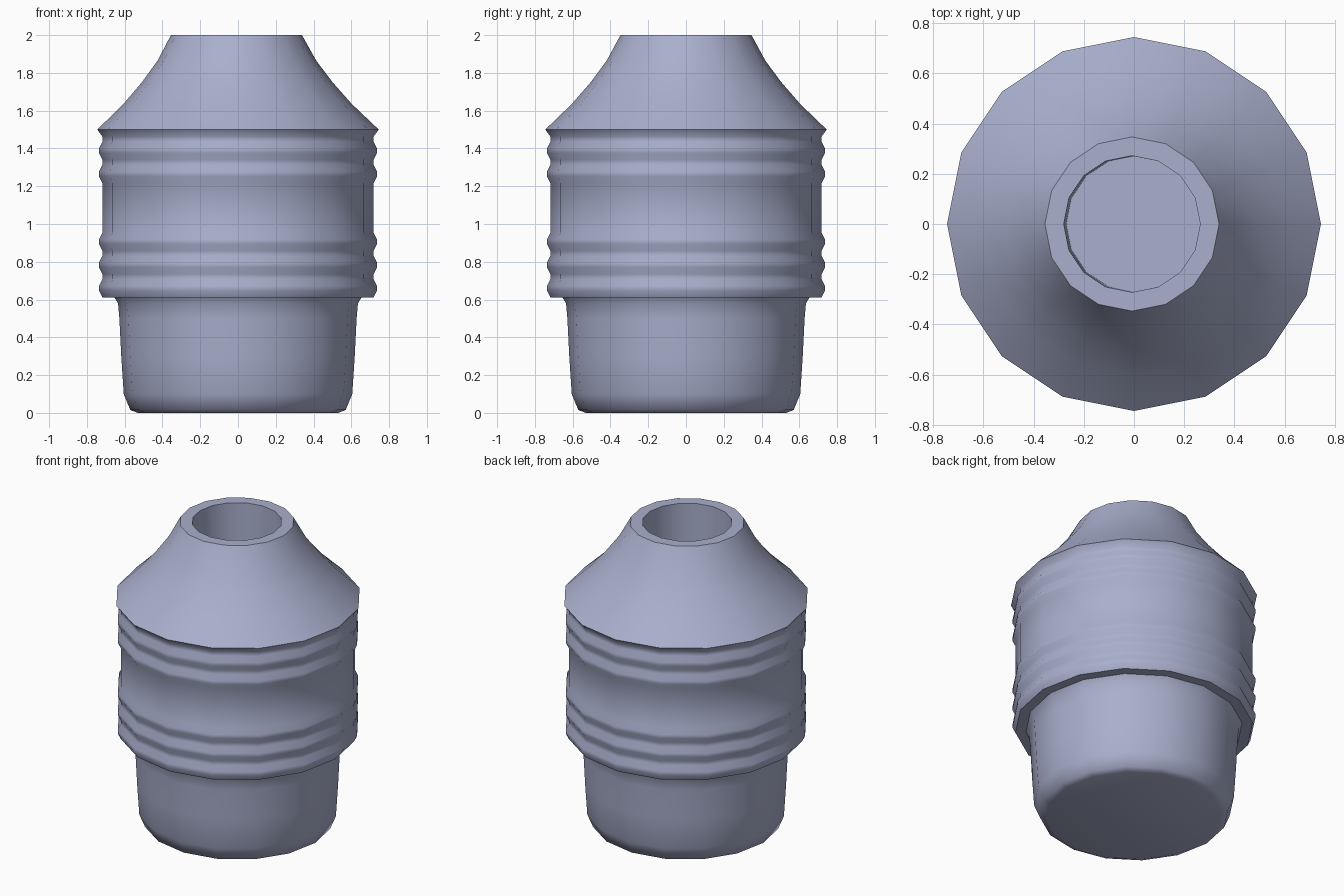
import bpy, bmesh, math

cube = bpy.data.objects.get("Cube")
if cube:
    bpy.data.objects.remove(cube, do_unlink=True)

SIDES = 16
mat = bpy.data.materials.new("blue grey")
mat.use_nodes = True
colour = (0.40, 0.43, 0.61, 1)
mat.diffuse_color = colour
mat.node_tree.nodes["Principled BSDF"].inputs["Base Color"].default_value = colour


def lathe(name, profile, angle, cap_start=False, cap_end=False):
    """Turn an (r, z) profile, listed bottom to top on the outside, about z."""
    bm = bmesh.new()
    rings = []
    for r, z in profile:
        lean = -0.008 * max(0, (z - 1.5) / 0.5)
        rings.append([bm.verts.new((r * math.cos(math.tau * i / SIDES) + lean,
                                    r * math.sin(math.tau * i / SIDES), z))
                      for i in range(SIDES)])
    for a, b in zip(rings, rings[1:]):
        for i in range(SIDES):
            j = (i + 1) % SIDES
            bm.faces.new((a[i], a[j], b[j], b[i]))
    if cap_start:
        bm.faces.new(rings[0][::-1])
    if cap_end:
        bm.faces.new(rings[-1])
    mesh = bpy.data.meshes.new(name)
    bm.to_mesh(mesh)
    bm.free()
    mesh.materials.append(mat)
    ob = bpy.data.objects.new(name, mesh)
    bpy.context.collection.objects.link(ob)
    bpy.ops.object.select_all(action='DESELECT')
    ob.select_set(True)
    bpy.context.view_layer.objects.active = ob
    bpy.ops.object.shade_smooth_by_angle(angle=math.radians(angle))


# Rounded, slightly tapered cup at the bottom
lathe("base_cup", [(0.53, 0), (0.57, 0.015), (0.605, 0.1), (0.618, 0.3),
                   (0.628, 0.5), (0.635, 0.58), (0.655, 0.612)], 75, cap_start=True)


# Ribbed barrel: two groups of three ridges around a plain band
def ridges(first, step=0.123):
    points = []
    for k in range(3):
        z = first + k * step
        points += [(0.718, z - 0.048), (0.736, z - 0.012), (0.736, z + 0.012), (0.718, z + 0.048)]
    return points


barrel = [(0.64, 0.612)] + ridges(0.66) + ridges(1.265)[:-3]
lathe("ribbed_barrel", barrel + [(0.745, 1.5)], 50)

# Concave shoulder with a flat lip and an open bore
lathe("shoulder_and_bore", [(0.745, 1.5), (0.605, 1.635), (0.505, 1.75), (0.42, 1.865),
                            (0.347, 2), (0.272, 2), (0.27, 1.4)], 40, cap_end=True)
